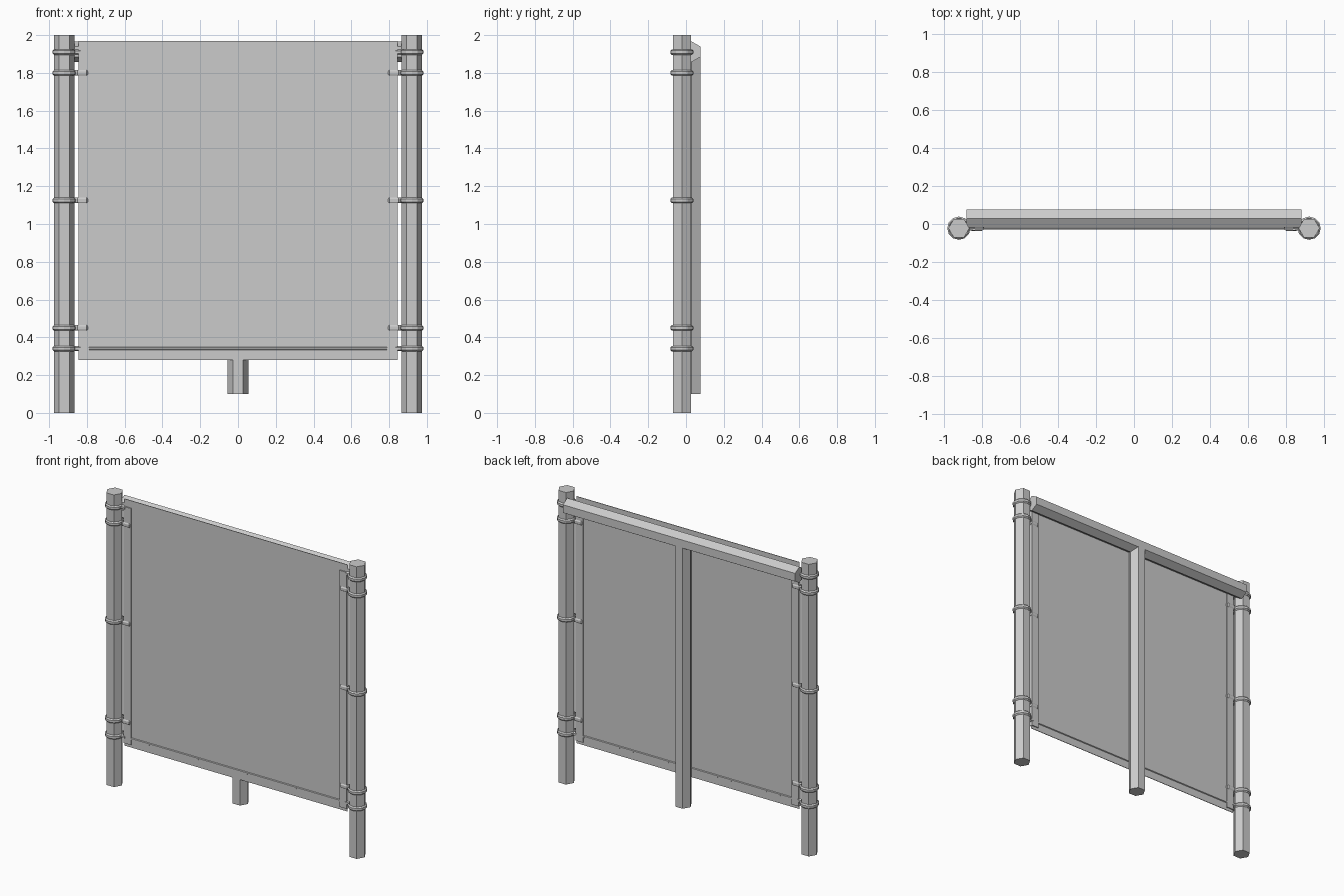
import bpy, bmesh
from math import cos, sin, pi
from mathutils import Vector

if "Cube" in bpy.data.objects:
    bpy.data.objects.remove(bpy.data.objects["Cube"])

POST_X, Y0 = 0.92, -0.022      # post centre, also plane of the sheet
R = 0.055                      # hexagonal timber radius
BEAM_Y, BEAM_Z = 0.0285, 1.912


def finish(bm, name):
    bmesh.ops.recalc_face_normals(bm, faces=bm.faces)
    me = bpy.data.meshes.new(name)
    bm.to_mesh(me)
    bm.free()
    ob = bpy.data.objects.new(name, me)
    bpy.context.collection.objects.link(ob)
    return ob


def prism(name, start, end, u, v, r=R, n=6):
    """Straight n-sided bar; first corner points along u."""
    bm = bmesh.new()
    rings = []
    for p in (start, end):
        rings.append([bm.verts.new(Vector(p) + r * (cos(2 * pi * i / n) * Vector(u)
                      + sin(2 * pi * i / n) * Vector(v))) for i in range(n)])
    a, b = rings
    for i in range(n):
        j = (i + 1) % n
        bm.faces.new((a[i], a[j], b[j], b[i]))
    bm.faces.new(a)
    bm.faces.new(b)
    return finish(bm, name)


def box(name, x0, x1, y0, y1, z0, z1):
    bm = bmesh.new()
    bmesh.ops.create_cube(bm, size=1)
    for v in bm.verts:
        v.co = ((x0 + x1) / 2 + v.co.x * (x1 - x0),
                (y0 + y1) / 2 + v.co.y * (y1 - y0),
                (z0 + z1) / 2 + v.co.z * (z1 - z0))
    return finish(bm, name)


def rope_loop(name, path, z, w, h, n=6):
    """Closed horizontal rope along a 2D path, half width w, half height h."""
    bm = bmesh.new()
    m = len(path)
    rings = []
    for k in range(m):
        p, q, o = Vector(path[k]), Vector(path[(k + 1) % m]), Vector(path[k - 1])
        t = (q - o).normalized()
        out = Vector((t.y, -t.x))
        ring = []
        for i in range(n):
            a = 2 * pi * (i + 0.5) / n
            c = p + out * cos(a) * w / cos(pi / n)
            ring.append(bm.verts.new((c.x, c.y, z + sin(a) * h)))
        rings.append(ring)
    for k in range(m):
        a, b = rings[k], rings[(k + 1) % m]
        for i in range(n):
            j = (i + 1) % n
            bm.faces.new((a[i], a[j], b[j], b[i]))
    return finish(bm, name)


X, Y, Z = (1, 0, 0), (0, 1, 0), (0, 0, 1)

# Timber: top beam and centre prop behind the sheet
prism("top_beam", (-0.88, BEAM_Y, BEAM_Z), (0.88, BEAM_Y, BEAM_Z), Z, Y)
prism("centre_prop", (0, BEAM_Y, 0.10), (0, BEAM_Y, 1.91), X, Y)

# Sheet and the rope threaded along its lower edge
box("sheet", -0.845, 0.845, Y0 - 0.002, Y0 + 0.002, 0.28, 1.97)
prism("lower_rope", (-0.88, Y0, 0.34), (0.88, Y0, 0.34), Z, Y, r=0.009)

for s, side in ((-1, "left"), (1, "right")):
    cx = s * POST_X
    prism(side + "_post", (cx, Y0, 0), (cx, Y0, 2), X, Y)
    # Batten stiffening the sheet edge
    a, b = sorted((s * 0.79, s * 0.845))
    box(side + "_batten", a, b, Y0 - 0.009, Y0 + 0.009, 0.30, 1.92)

    # Rope rings round the post
    ring = [(cx + 0.053 * cos(2 * pi * k / 12), Y0 + 0.053 * sin(2 * pi * k / 12))
            for k in range(12)]
    for z in (0.34, 0.45, 1.125, 1.80, 1.91):
        rope_loop(side + "_post_tie", ring, z, 0.008, 0.015)

    # Flattened loops joining the batten to the post
    mid = s * 0.826
    half = [(0.034, 0), (0.024, 0.011), (-0.024, 0.011),
            (-0.038, 0), (-0.024, -0.011), (0.024, -0.011)]
    loop = [(mid - s * x, Y0 + y) for x, y in half]
    if s > 0:
        loop.reverse()
    for z in (0.45, 1.125, 1.80):
        rope_loop(side + "_batten_tie", loop, z, 0.005, 0.015)

    # Short lashings from post to beam and to the lower rope
    for z in (0.34, 1.91):
        prism(side + "_lashing", (s * 0.88, Y0, z), (s * 0.835, Y0, z), Z, Y, r=0.013)
